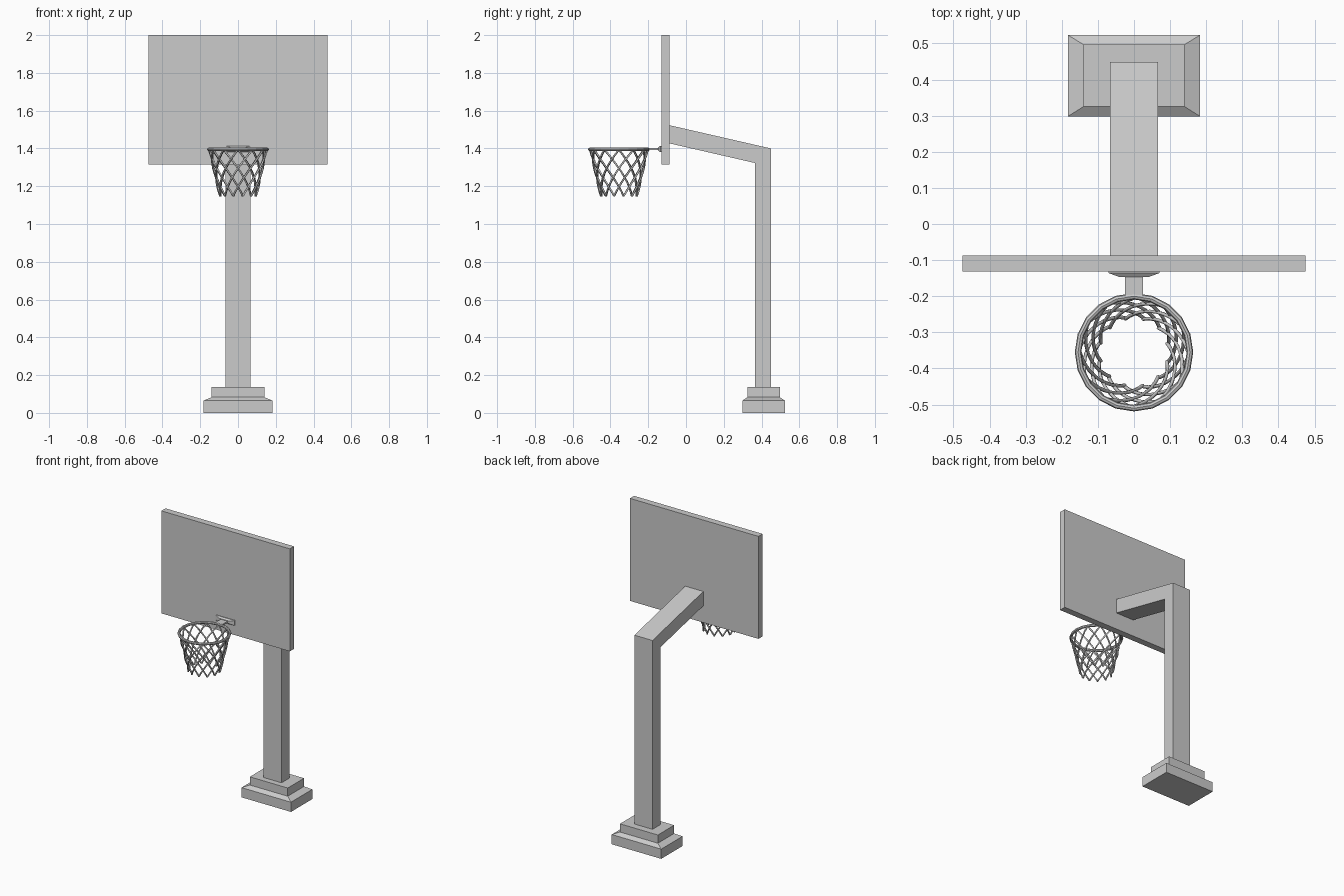
import bpy, bmesh, math
from mathutils import Vector

if "Cube" in bpy.data.objects:
    bpy.data.objects.remove(bpy.data.objects["Cube"])


def make(name, verts, faces):
    me = bpy.data.meshes.new(name)
    me.from_pydata(verts, [], faces)
    bm = bmesh.new()
    bm.from_mesh(me)
    bmesh.ops.recalc_face_normals(bm, faces=bm.faces)
    bm.to_mesh(me)
    bm.free()
    ob = bpy.data.objects.new(name, me)
    bpy.context.collection.objects.link(ob)
    return ob


def loft(name, rings):
    """Skin a stack of equal-length rings and cap both ends."""
    n = len(rings[0])
    verts = [v for r in rings for v in r]
    faces = [(k * n + i, k * n + (i + 1) % n, (k + 1) * n + (i + 1) % n, (k + 1) * n + i)
             for k in range(len(rings) - 1) for i in range(n)]
    faces += [tuple(range(n)), tuple(range(len(verts) - n, len(verts)))]
    return make(name, verts, faces)


def rect(hx, y0, y1, z):
    return [(-hx, y0, z), (hx, y0, z), (hx, y1, z), (-hx, y1, z)]


def box(name, hx, y0, y1, z0, z1):
    return loft(name, [rect(hx, y0, y1, z0), rect(hx, y0, y1, z1)])


# Stepped base with a sloped shoulder
loft("base", [rect(0.183, 0.298, 0.523, 0), rect(0.183, 0.298, 0.523, 0.065),
              rect(0.14, 0.325, 0.497, 0.083), rect(0.14, 0.325, 0.497, 0.138)])

# Bent post and arm, one side profile extruded across x
profile = [(0.365, 0.135), (0.449, 0.135), (0.449, 1.40), (-0.088, 1.523),
           (-0.088, 1.427), (0.365, 1.323)]
loft("post", [[(x, y, z) for y, z in profile] for x in (-0.067, 0.067)])

# Backboard
box("backboard", 0.475, -0.131, -0.087, 1.315, 2.0)

# Rim bracket: tapered plate and short arm
def plate(hx, hz, y):
    return [(-hx, y, 1.397 - hz), (hx, y, 1.397 - hz), (hx, y, 1.397 + hz), (-hx, y, 1.397 + hz)]


loft("bracket_plate", [plate(0.07, 0.017, -0.13), plate(0.07, 0.017, -0.136),
                       plate(0.04, 0.009, -0.147)])
box("bracket_arm", 0.025, -0.197, -0.14, 1.391, 1.402)

# Rim
CY = -0.355
bpy.ops.mesh.primitive_torus_add(location=(0, CY, 1.395), major_segments=20, minor_segments=8,
                                 major_radius=0.155, minor_radius=0.009)
bpy.context.object.name = "rim"

# Net: crossing strands winding both ways down a tapered wall
LOOPS, ROWS, STEPS = 12, 5, 2
curve = bpy.data.curves.new("net", 'CURVE')
curve.dimensions = '3D'
curve.bevel_depth = 0.005
curve.bevel_resolution = 1
curve.use_fill_caps = True
for i in range(LOOPS):
    for d in (-1, 1):
        n = ROWS * STEPS
        sp = curve.splines.new('POLY')
        sp.points.add(n)
        for k in range(n + 1):
            t = k / n
            a = 2 * math.pi / LOOPS * (i + d * t * ROWS / 2)
            r = 0.152 - 0.055 * t + d * 0.002
            sp.points[k].co = (r * math.sin(a), CY + r * math.cos(a), 1.393 - 0.245 * t, 1)
net = bpy.data.objects.new("net", curve)
bpy.context.collection.objects.link(net)
bpy.context.view_layer.objects.active = net
bpy.ops.object.select_all(action='DESELECT')
net.select_set(True)
bpy.ops.object.convert(target='MESH')
